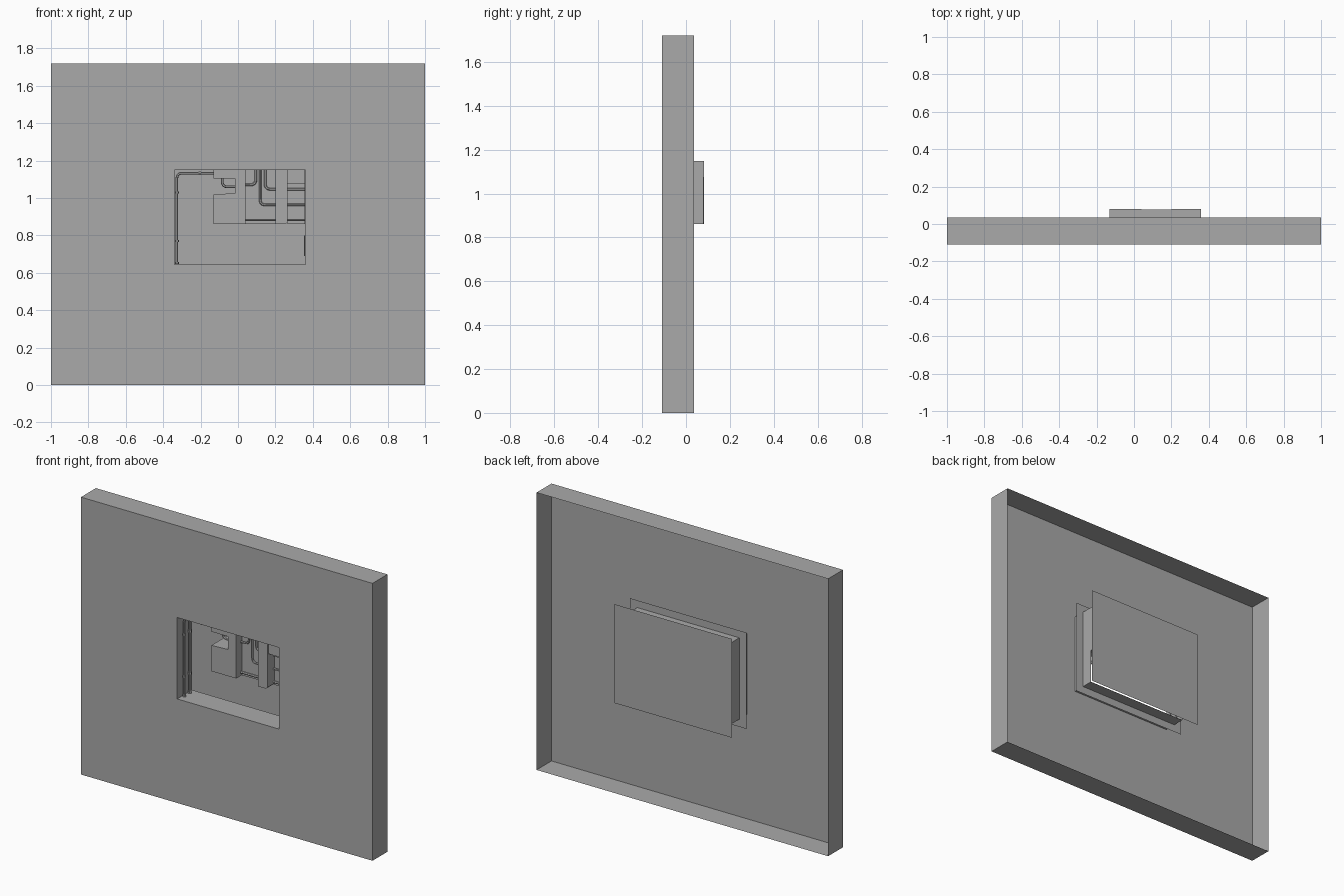
import bpy, bmesh, math
from mathutils import Vector

if "Cube" in bpy.data.objects:
    bpy.data.objects.remove(bpy.data.objects["Cube"])

grey = bpy.data.materials.new("plain grey")
grey.diffuse_color = (0.4, 0.4, 0.4, 1)
grey.use_nodes = True
grey.node_tree.nodes["Principled BSDF"].inputs["Base Color"].default_value = grey.diffuse_color

# Main levels
FRONT, REAR, BACK = -0.11, 0.036, 0.11
HOLE = (-0.34, 0.36, 0.645, 1.15)      # x0, x1, z0, z1
WALL = (-1.0, 1.0, 0.0, 1.72)
FLANGE = (-0.39, 0.41, 0.598, 1.195)
COVER = (-0.394, 0.413, 0.6, 1.213)


def corners(r, y):
    x0, x1, z0, z1 = r
    return [(x0, y, z0), (x1, y, z0), (x1, y, z1), (x0, y, z1)]


def finish(name, bm):
    me = bpy.data.meshes.new(name)
    bm.to_mesh(me)
    bm.free()
    me.materials.append(grey)
    ob = bpy.data.objects.new(name, me)
    bpy.context.collection.objects.link(ob)
    return ob


def loft(name, rings):
    """Bands of quads between successive four-cornered rings."""
    bm = bmesh.new()
    loops = [[bm.verts.new(p) for p in ring] for ring in rings]
    for a, b in zip(loops, loops[1:]):
        for i in range(4):
            j = (i + 1) % 4
            bm.faces.new((a[i], a[j], b[j], b[i]))
    return finish(name, bm)


def prism(name, outline, y0, y1):
    """Front outline in x, z extruded from y0 to y1."""
    bm = bmesh.new()
    a = [bm.verts.new((x, y0, z)) for x, z in outline]
    b = [bm.verts.new((x, y1, z)) for x, z in outline]
    bm.faces.new(a)
    bm.faces.new(b[::-1])
    for i in range(len(a)):
        bm.faces.new((a[i - 1], b[i - 1], b[i], a[i]))
    bmesh.ops.recalc_face_normals(bm, faces=bm.faces)
    return finish(name, bm)


def block(name, x0, x1, z0, z1, y0, y1):
    return prism(name, [(x0, z0), (x1, z0), (x1, z1), (x0, z1)], y0, y1)


def pipe(name, pts, y, r=0.007, bend=0.03):
    """Round pipe through x, z points with rounded corners."""
    P = [Vector((x, y, z)) for x, z in pts]
    path = [P[0]]
    for a, b, c in zip(P, P[1:], P[2:]):
        s, e = b + (a - b).normalized() * bend, b + (c - b).normalized() * bend
        for k in range(6):
            t = k / 5
            path.append(s * (1 - t) ** 2 + b * 2 * t * (1 - t) + e * t * t)
    path.append(P[-1])
    cu = bpy.data.curves.new(name, 'CURVE')
    cu.dimensions = '3D'
    cu.bevel_depth, cu.bevel_resolution, cu.use_fill_caps = r, 1, True
    sp = cu.splines.new('POLY')
    sp.points.add(len(path) - 1)
    for q, p in zip(sp.points, path):
        q.co = (*p, 1)
    cu.materials.append(grey)
    ob = bpy.data.objects.new(name, cu)
    bpy.context.collection.objects.link(ob)
    bpy.ops.object.select_all(action='DESELECT')
    ob.select_set(True)
    bpy.context.view_layer.objects.active = ob
    bpy.ops.object.convert(target='MESH')
    bpy.ops.object.shade_smooth_by_angle()


# Open-backed wall: sides, front with opening, recess lining
loft("wall_panel", [corners(WALL, REAR), corners(WALL, FRONT),
                    corners(HOLE, FRONT), corners(HOLE, REAR)])
# Flange around the recess behind the wall
loft("recess_flange", [corners(FLANGE, -0.037), corners(HOLE, -0.037)])
# Backing sheet behind the recess
bm = bmesh.new()
bm.faces.new([bm.verts.new(p) for p in corners(COVER, BACK)])
finish("backing_sheet", bm)

# Equipment blocks
prism("notched_block", [(-0.13, 0.86), (0.04, 0.86), (0.04, 1.149), (-0.13, 1.149),
                        (-0.13, 1.105), (-0.015, 1.105), (-0.015, 1.025), (-0.13, 1.02)],
      -0.075, 0.081)
prism("upright_block", [(0.2, 0.86), (0.255, 0.86), (0.265, 0.87), (0.265, 1.149), (0.2, 1.149)],
      -0.09, 0.081)
block("upper_block", 0.265, 0.359, 1.075, 1.149, -0.08, 0.081)
block("pipe_panel", 0.04, 0.2, 0.86, 1.149, -0.02, 0.077)
block("side_pipe_panel", 0.265, 0.359, 0.86, 1.075, -0.02, 0.08)
block("side_plate", 0.352, 0.359, 0.69, 0.8, -0.09, 0.0)

# Paired pipes along the left and top of the recess, with collars
for i, y in enumerate((-0.06, -0.005)):
    pipe(f"corner_pipe_{i}", [(-0.327, 0.646), (-0.327, 1.133), (-0.125, 1.133)], y)
    for z in (0.652, 0.77, 1.03):
        pipe(f"collar_{i}", [(-0.327, z - 0.006), (-0.327, z + 0.006)], y, 0.011)
    pipe(f"top_collar_{i}", [(-0.211, 1.133), (-0.199, 1.133)], y, 0.011)

# Pipes on the panels
RUNS = {
    "long_pipe": [(0.118, 1.149), (0.118, 0.963), (0.359, 0.963)],
    "short_pipe": [(0.145, 1.149), (0.145, 1.047), (0.359, 1.047)],
    "left_bend_pipe": [(0.095, 1.149), (0.095, 1.07), (0.04, 1.07)],
    "lower_pipe": [(0.04, 0.882), (0.359, 0.882)],
    "notch_pipe": [(-0.085, 1.107), (-0.085, 1.06), (-0.012, 1.06)],
}
for name, pts in RUNS.items():
    pipe(name, pts, -0.028)
